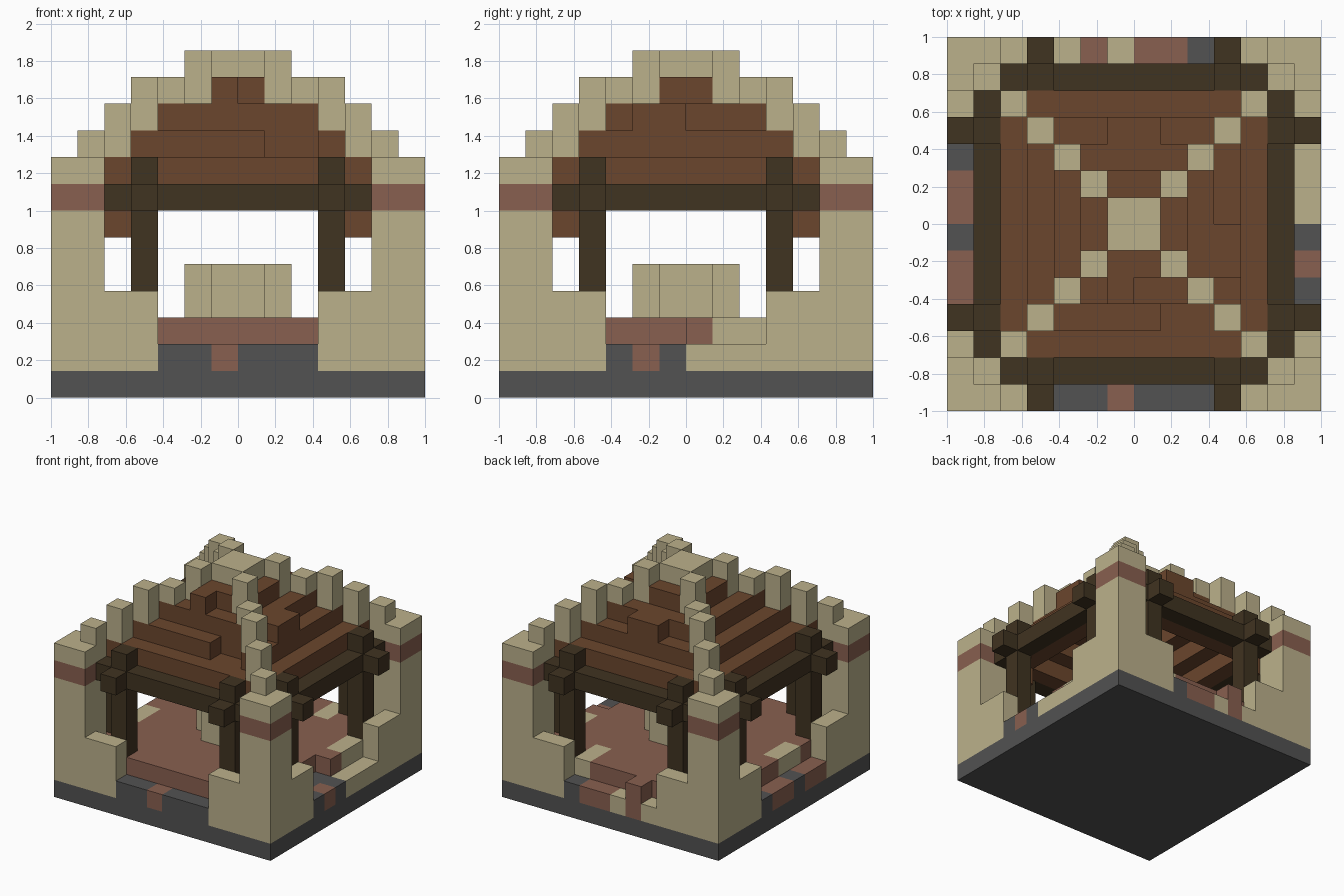
import bpy, bmesh
from mathutils import Vector

if "Cube" in bpy.data.objects:
    bpy.data.objects.remove(bpy.data.objects["Cube"], do_unlink=True)

N = 14            # blocks per side
S = 2 / N         # block size
M = N - 1


def material(name, rgb):
    m = bpy.data.materials.new(name)
    m.use_nodes = True
    col = (*rgb, 1)
    m.diffuse_color = col
    node = m.node_tree.nodes["Principled BSDF"]
    node.inputs["Base Color"].default_value = col
    node.inputs["Roughness"].default_value = 0.9
    return m


sand = material("sandstone", (0.50, 0.44, 0.26))
brick = material("red brick", (0.25, 0.117, 0.08))
tile = material("brown roof", (0.147, 0.061, 0.026))
wood = material("dark timber", (0.051, 0.033, 0.015))
stone = material("grey stone", (0.084, 0.084, 0.084))

owner = {}        # block position -> part name
mats = {}         # part name -> material


def fill(part, mat, xs, ys, zs):
    """Fill a box of blocks; later parts replace earlier ones."""
    mats[part] = mat
    for x in xs:
        for y in ys:
            for z in zs:
                owner[x, y, z] = part


def fill_sym(part, mat, xs, ys, zs):
    """Fill blocks repeated on all four sides and both diagonals."""
    for x in xs:
        for y in ys:
            for a, b in ((x, y), (y, x)):
                for px in (a, M - a):
                    for py in (b, M - b):
                        fill(part, mat, [px], [py], zs)


def one(*v):
    return list(v)


# Foundation and floor
fill("foundation", stone, range(N), range(N), range(0, 2))
fill("brick_floor", brick, range(1, M), range(1, M), one(2))

# Thresholds: a letter per block between the corner walls
kinds = {"g": ("foundation", stone), "b": ("brick_threshold", brick),
         "s": ("sand_threshold", sand)}
edges = {"front": "ggbggg", "back": "sbsbbg", "left": "bbgbbg", "right": "gbgsss"}
for side, row in edges.items():
    for k, letter in enumerate(row, 4):
        x, y = {"front": (k, 0), "back": (k, M), "left": (0, k), "right": (M, k)}[side]
        fill(*kinds[letter], one(x), one(y), one(1))
fill("brick_threshold", brick, one(5), one(M), one(2))

# Worn floor edge: missing blocks and sandstone patches
for y in range(4, 7):
    del owner[12, y, 2]
fill("floor_patches", sand, one(12), range(8, 10), one(2))
fill("floor_patches", sand, one(1), range(5, 7), one(2))
fill("floor_patches", sand, range(9, 11), one(12), one(2))
fill("floor_patches", sand, one(9), one(11), one(2))

# Corner towers with a brick band, and low walls beside them
fill_sym("low_walls", sand, range(4), one(0), range(1, 4))
fill_sym("corner_towers", sand, range(2), range(2), range(1, 9))
fill_sym("tower_bands", brick, range(2), range(2), one(7))

# Stepped roof shell
for x in range(2, M - 1):
    for y in range(2, M - 1):
        r = min(x, y, M - x, M - y)
        fill("roof", tile, one(x), one(y), range(r + 5, r + 7) if r < 6 else one(11))
fill_sym("roof", tile, one(2), one(2), range(6, 9))
# Uneven courses on the slopes
for x in (8, 9):
    owner.pop((x, 3, 9), None)
fill("roof", tile, one(6), one(4), one(11))
fill("roof", tile, one(8), range(6, 8), one(11))
fill("roof", tile, range(6, 8), one(10), one(10))
fill("roof", tile, one(10), range(5, 7), one(10))

# Diagonal ribs and crown
for d, zs in {1: (8, 9), 2: (9, 10), 3: (10, 11), 4: (11,), 5: (11, 12)}.items():
    fill_sym("roof_ribs", sand, one(d), one(d), zs)
fill("crown", sand, range(6, 8), range(6, 8), one(12))

# Timber frame: posts, ring beams and protruding beam ends
fill_sym("posts", wood, one(3), one(1), range(3, 9))
fill_sym("ring_beams", wood, range(2, M - 1), one(1), one(7))
fill_sym("beam_ends", wood, one(3), one(0), one(7))

# Central well
fill_sym("well", sand, range(6, 8), one(5), range(3, 5))

# Turn each part into one mesh of its exposed block faces
DIRS = [Vector(v) for v in ((1, 0, 0), (0, 1, 0), (0, 0, 1))]


def build(part):
    bm = bmesh.new()
    for cell, name in owner.items():
        if name != part:
            continue
        c = Vector(cell) + Vector((0.5, 0.5, 0.5))
        for k in range(3):
            for sign in (1, -1):
                n = DIRS[k] * sign
                if tuple(int(v) for v in Vector(cell) + n) in owner:
                    continue
                u = DIRS[(k + 1) % 3] / 2
                w = DIRS[(k + 2) % 3] / 2 * sign
                ring = (-u - w, u - w, u + w, w - u)
                pts = [(c + n / 2 + q) * S - Vector((1, 1, 0)) for q in ring]
                bm.faces.new([bm.verts.new(p) for p in pts])
    bmesh.ops.remove_doubles(bm, verts=bm.verts, dist=0.001)
    mesh = bpy.data.meshes.new(part)
    bm.to_mesh(mesh)
    bm.free()
    mesh.materials.append(mats[part])
    bpy.context.collection.objects.link(bpy.data.objects.new(part, mesh))


for part in mats:
    build(part)
